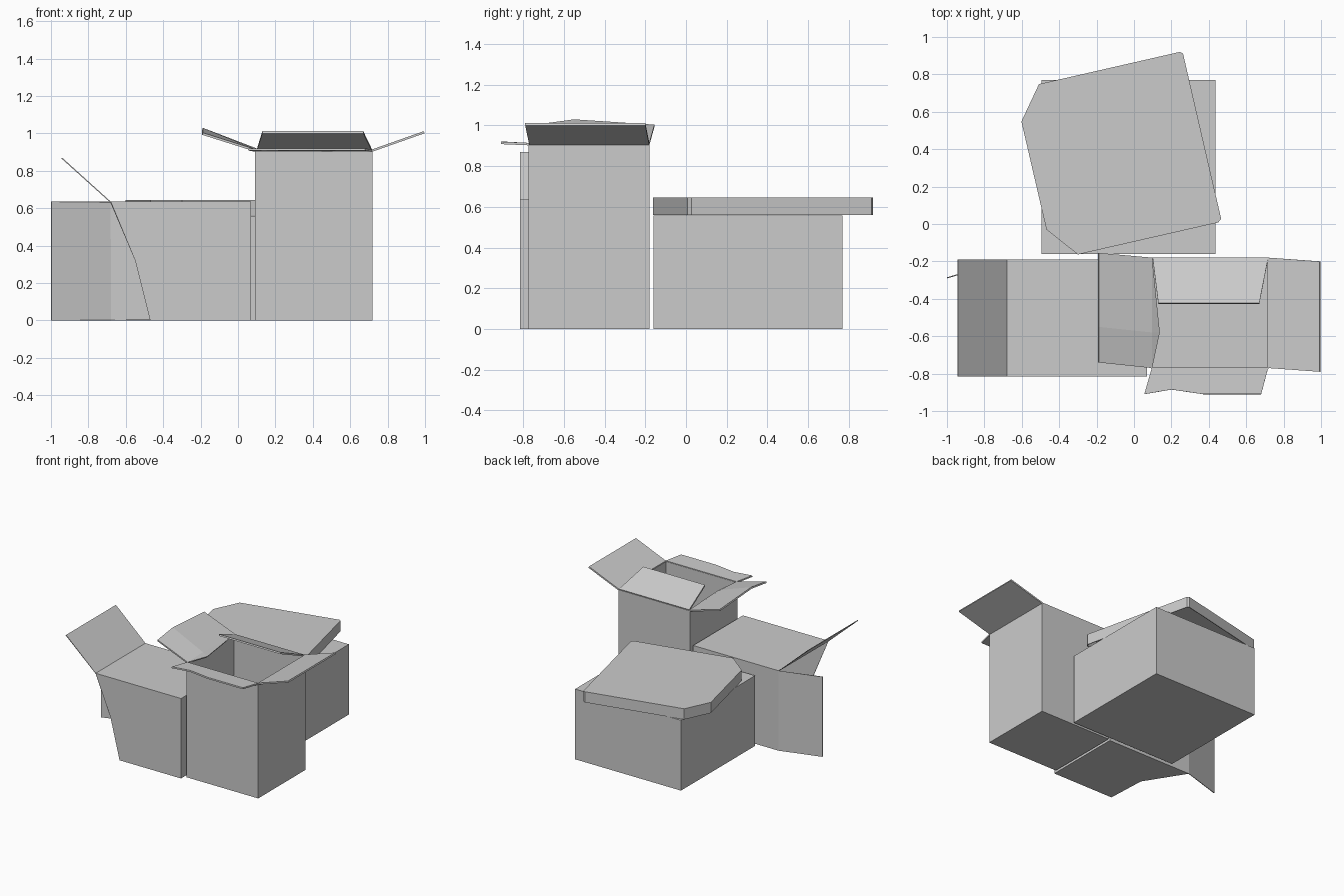
import bpy


def mesh(name, verts, faces, thick=0.0, offset=-1.0):
    """Flat-faced sheet or shell, optionally given cardboard thickness."""
    me = bpy.data.meshes.new(name)
    me.from_pydata(verts, [], faces)
    ob = bpy.data.objects.new(name, me)
    bpy.context.collection.objects.link(ob)
    if thick:
        mod = ob.modifiers.new("cardboard", 'SOLIDIFY')
        mod.thickness = thick
        mod.offset = offset
    return ob


def prism(name, outline, z0, z1, bottom=True, top=True, thick=0.0):
    """Vertical walls over a counter-clockwise outline, with optional caps."""
    n = len(outline)
    verts = [(x, y, z) for z in (z0, z1) for x, y in outline]
    faces = [(i, (i + 1) % n, n + (i + 1) % n, n + i) for i in range(n)]
    if bottom:
        faces.append(tuple(reversed(range(n))))
    if top:
        faces.append(tuple(range(n, 2 * n)))
    return mesh(name, verts, faces, thick)


def rect(x0, x1, y0, y1):
    return [(x0, y0), (x1, y0), (x1, y1), (x0, y1)]


# Tall box, open at the top
prism("tall_box_body", rect(0.09, 0.72, -0.775, -0.18), 0, 0.908,
      top=False, thick=0.01)

# Its four flaps
T = 0.012
mesh("tall_box_right_flap",
     [(0.717, -0.77, 0.908), (0.995, -0.79, 1.006),
      (0.995, -0.20, 1.006), (0.717, -0.18, 0.908)],
     [(0, 1, 2, 3)], T, 0)
mesh("tall_box_back_flap",
     [(0.10, -0.185, 0.908), (0.717, -0.185, 0.908),
      (0.67, -0.425, 1.006), (0.13, -0.425, 1.006)],
     [(0, 3, 2, 1)], T, 0)
mesh("tall_box_front_flap",
     [(0.095, -0.77, 0.908), (0.055, -0.91, 0.914), (0.20, -0.885, 0.914),
      (0.37, -0.91, 0.914), (0.68, -0.91, 0.914), (0.717, -0.77, 0.908)],
     [(0, 1, 2, 3, 4, 5)], T, 0)
mesh("tall_box_left_flap",
     [(0.095, -0.77, 0.908), (0.095, -0.58, 0.915), (0.095, -0.18, 0.908),
      (-0.19, -0.155, 0.998), (-0.19, -0.55, 1.024), (-0.19, -0.74, 0.998),
      (0.135, -0.58, 0.893)],
     [(0, 1, 4, 5), (1, 2, 3, 4), (0, 6, 1), (1, 6, 2)], T, 0)

# Box lying on its side, left end open with a torn front wall and two flaps
F, B, H = -0.815, -0.19, 0.635
mesh("side_box",
     [(0.07, F, 0), (-0.47, F, 0), (-0.485, -0.5, 0), (-0.68, B, 0),
      (0.07, B, 0), (0.07, F, H), (-0.68, F, H), (-0.68, B, H),
      (0.07, B, H), (-0.55, F, 0.32), (-0.94, B, 0.87), (-0.94, F, 0.87),
      (-1.0, -0.285, 0), (-1.0, -0.285, H)],
     [(0, 1, 2, 3, 4), (5, 8, 7, 6), (1, 0, 5, 6, 9), (4, 3, 7, 8),
      (0, 4, 8, 5), (6, 7, 10, 11), (3, 12, 13, 7)], 0.006)

# Wide closed box with a loose lid set askew
prism("wide_box_body", rect(-0.495, 0.435, -0.16, 0.77), 0, 0.558)
prism("wide_box_lid",
      [(-0.30, -0.163), (0.45, 0.008), (0.466, 0.028), (0.262, 0.912),
       (0.245, 0.92), (-0.508, 0.748), (-0.602, 0.548), (-0.468, -0.03)],
      0.56, 0.645, bottom=False, thick=0.006)
